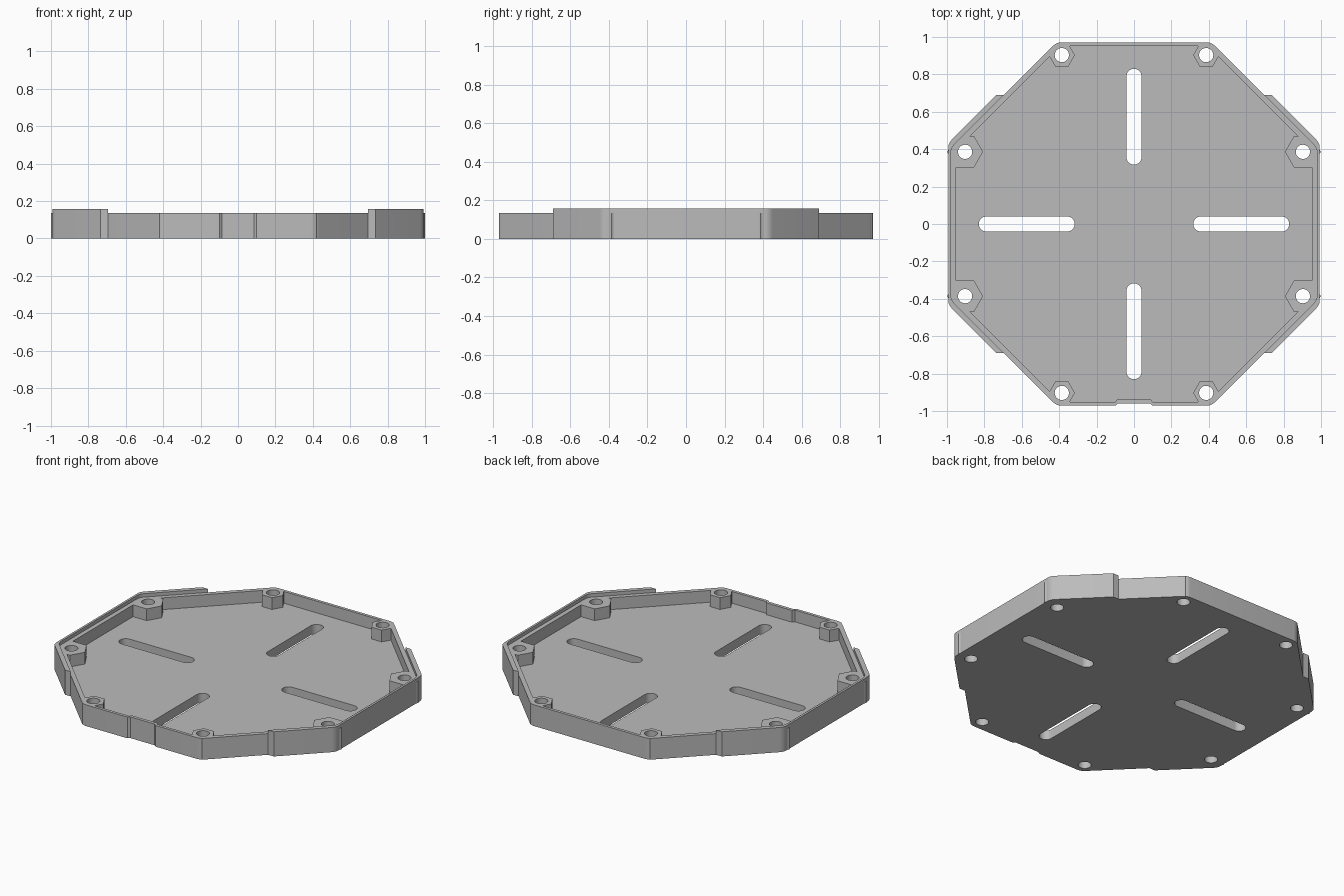
import bpy, bmesh
from math import pi, cos, sin, sqrt, radians
from mathutils import Vector

if "Cube" in bpy.data.objects:
    bpy.data.objects.remove(bpy.data.objects["Cube"], do_unlink=True)

FLOOR, WALL, LIP = 0.06, 0.135, 0.157
HALF_X, HALF_Y, DIAGONAL = 0.979, 0.971, 1.385   # DIAGONAL is x + y on the slanted sides

grey = bpy.data.materials.new("plain_grey")
grey.use_nodes = True
grey.diffuse_color = (0.5, 0.5, 0.5, 1)
grey.node_tree.nodes["Principled BSDF"].inputs["Base Color"].default_value = (0.5, 0.5, 0.5, 1)


def prism(name, points, z0, z1):
    """Extrude a flat outline from z0 to z1."""
    bm = bmesh.new()
    base = bm.faces.new([bm.verts.new((p[0], p[1], z0)) for p in points])
    result = bmesh.ops.extrude_face_region(bm, geom=[base], use_keep_orig=True)
    top = [g for g in result["geom"] if isinstance(g, bmesh.types.BMVert)]
    bmesh.ops.translate(bm, verts=top, vec=(0, 0, z1 - z0))
    bmesh.ops.recalc_face_normals(bm, faces=bm.faces)
    mesh = bpy.data.meshes.new(name)
    bm.to_mesh(mesh)
    bm.free()
    mesh.materials.append(grey)
    obj = bpy.data.objects.new(name, mesh)
    bpy.context.collection.objects.link(obj)
    return obj


def fillet(points, radius, skip=(), steps=5):
    """Round the corners of an outline, except the skipped ones."""
    out = []
    for i, p in enumerate(points):
        p = Vector(p)
        if i in skip:
            out.append(p)
            continue
        a = (Vector(points[i - 1]) - p).normalized()
        b = (Vector(points[(i + 1) % len(points)]) - p).normalized()
        half = a.angle(b) / 2
        center = p + (a + b).normalized() * radius / sin(half)
        start = p + a * radius * cos(half) / sin(half) - center
        end = p + b * radius * cos(half) / sin(half) - center
        for k in range(steps + 1):
            out.append(center + start.lerp(end, k / steps).normalized() * radius)
    return out


def octagon(hx, hy, diagonal):
    """Corners counter-clockwise, starting at the front edge's right end."""
    u, v = diagonal - hy, diagonal - hx
    return [(u, -hy), (hx, -v), (hx, v), (u, hy), (-u, hy), (-hx, v), (-hx, -v), (-u, -hy)]


def ring(x, y, r, count, turn=0):
    return [(x + r * cos(turn + 2 * pi * i / count), y + r * sin(turn + 2 * pi * i / count))
            for i in range(count)]


def activate(obj):
    bpy.ops.object.select_all(action="DESELECT")
    obj.select_set(True)
    bpy.context.view_layer.objects.active = obj


def combine(target, other, operation):
    mod = target.modifiers.new("shape", "BOOLEAN")
    mod.operation, mod.solver, mod.object = operation, "EXACT", other
    activate(target)
    bpy.ops.object.modifier_apply(modifier=mod.name)
    bpy.data.objects.remove(other, do_unlink=True)


# Tray with a shallow recess in the front wall
outline = fillet(octagon(HALF_X, HALF_Y, DIAGONAL), 0.06)
recess = [(-0.1, -HALF_Y), (-0.085, -0.959), (0.085, -0.959), (0.1, -HALF_Y)]
tray = prism("tray", outline + recess, 0, WALL)

hollow = octagon(0.951, 0.952, 1.345)
bump = [(-0.1, -0.952), (-0.09, -0.938), (0.09, -0.938), (0.1, -0.952)]
combine(tray, prism("hollow_cutter", hollow + bump, FLOOR, 0.3), "DIFFERENCE")

# Hexagonal screw bosses, larger on the two sides, each drilled through
near, far = 0.386, 0.903
spots = [(sx * x, sy * y, r) for x, y, r in ((near, far, 0.07), (far, near, 0.096))
         for sx in (-1, 1) for sy in (-1, 1)]
for x, y, r in spots:
    combine(tray, prism("boss", ring(x, y, r, 6), 0, WALL), "UNION")
for x, y, r in spots:
    combine(tray, prism("hole_cutter", ring(x, y, 0.038, 32), -0.1, 0.3), "DIFFERENCE")

# Four rounded slots in the floor
for quarter in range(4):
    slot = []
    for center, start in ((0.79, -pi / 2), (0.357, pi / 2)):
        slot += [(center + 0.04 * cos(start + pi * k / 14), 0.04 * sin(start + pi * k / 14))
                 for k in range(15)]
    c, s = cos(quarter * pi / 2), sin(quarter * pi / 2)
    slot = [(x * c - y * s, x * s + y * c) for x, y in slot]
    combine(tray, prism("slot_cutter", slot, -0.1, 0.3), "DIFFERENCE")

# Raised outer lips wrapping both sides
END, SKIN_X, SKIN_D = 0.69, 0.993, 1.425
outer = [(SKIN_D - END, -END), (SKIN_X, SKIN_X - SKIN_D), (SKIN_X, SKIN_D - SKIN_X), (SKIN_D - END, END)]
inner = [(DIAGONAL - END, END), (HALF_X, DIAGONAL - HALF_X), (HALF_X, HALF_X - DIAGONAL), (DIAGONAL - END, -END)]
profile = fillet(outer + inner, 0.06, skip=(0, 3, 4, 7))
parts = [tray]
for name, side in (("left_lip", 1), ("right_lip", -1)):
    parts.append(prism(name, [(side * p.x, p.y) for p in profile], 0, LIP))

for part in parts:
    activate(part)
    bpy.ops.object.shade_smooth_by_angle(angle=radians(25))
